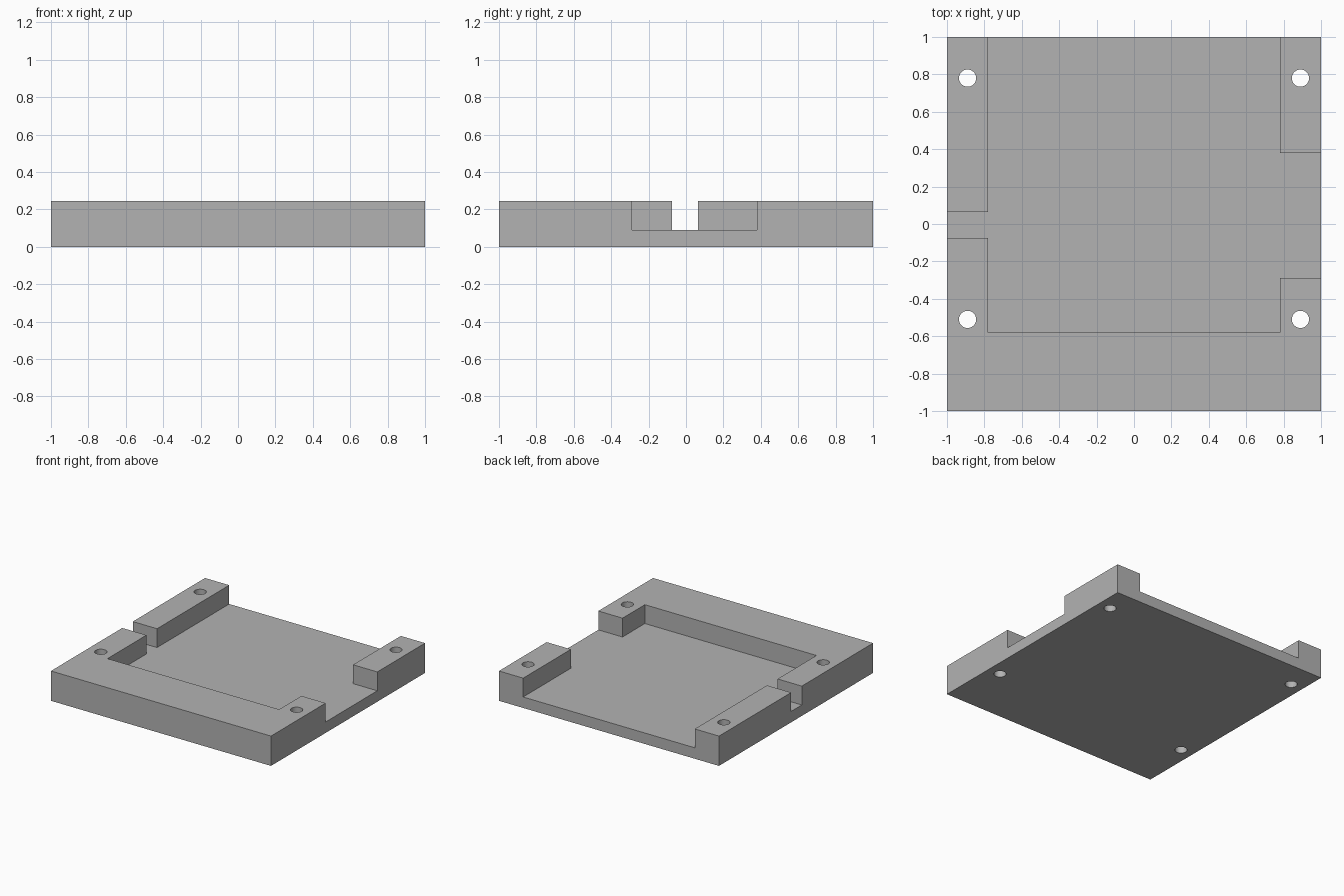
import bpy
import bmesh
from math import radians

cube = bpy.data.objects.get("Cube")
if cube:
    bpy.data.objects.remove(cube, do_unlink=True)

HEIGHT, FLOOR = 0.245, 0.09
WALL = 0.78           # inner face of the side rails
OUT = 1.1             # cutters reach past the plate edge

grey = bpy.data.materials.new("plain grey")
grey.use_nodes = True
colour = (0.45, 0.45, 0.45, 1)
grey.diffuse_color = colour
grey.node_tree.nodes["Principled BSDF"].inputs["Base Color"].default_value = colour


def prism(name, outline, z0, z1):
    """Extrude a flat outline from z0 to z1."""
    bm = bmesh.new()
    base = bm.faces.new([bm.verts.new((x, y, z0)) for x, y in outline])
    top = bmesh.ops.extrude_face_region(bm, geom=[base])["geom"]
    bmesh.ops.translate(bm, vec=(0, 0, z1 - z0),
                        verts=[v for v in top if isinstance(v, bmesh.types.BMVert)])
    bmesh.ops.recalc_face_normals(bm, faces=bm.faces)
    mesh = bpy.data.meshes.new(name)
    bm.to_mesh(mesh)
    bm.free()
    mesh.materials.append(grey)
    obj = bpy.data.objects.new(name, mesh)
    bpy.context.collection.objects.link(obj)
    return obj


def cut(target, cutter):
    """Subtract a cutter from the target and discard it."""
    cutter.hide_render = True
    mod = target.modifiers.new("cut", "BOOLEAN")
    mod.operation = "DIFFERENCE"
    mod.solver = "EXACT"
    mod.object = cutter
    bpy.context.view_layer.objects.active = target
    bpy.ops.object.modifier_apply(modifier=mod.name)
    bpy.data.objects.remove(cutter, do_unlink=True)


# Solid block
base = prism("mounting_base", [(-1, -1), (1, -1), (1, 1), (-1, 1)], 0, HEIGHT)

# Pocket open at the back, with a wide notch on the left and a narrow one on the right
pocket = [(-WALL, -0.58), (WALL, -0.58),
          (WALL, -0.29), (OUT, -0.29), (OUT, 0.38), (WALL, 0.38),
          (WALL, OUT), (-WALL, OUT),
          (-WALL, 0.063), (-OUT, 0.063), (-OUT, -0.075), (-WALL, -0.075)]
cut(base, prism("pocket_cutter", pocket, FLOOR, HEIGHT + 0.1))

# Four screw holes
for x in (-0.89, 0.89):
    for y in (-0.51, 0.78):
        bpy.ops.mesh.primitive_cylinder_add(vertices=48, radius=0.046, depth=1,
                                            location=(x, y, HEIGHT / 2))
        hole = bpy.context.object
        hole.name = "hole_cutter"
        hole.data.materials.append(grey)
        cut(base, hole)

# Round hole walls, crisp block edges
bpy.ops.object.select_all(action="DESELECT")
base.select_set(True)
bpy.context.view_layer.objects.active = base
bpy.ops.object.shade_smooth_by_angle(angle=radians(30))
